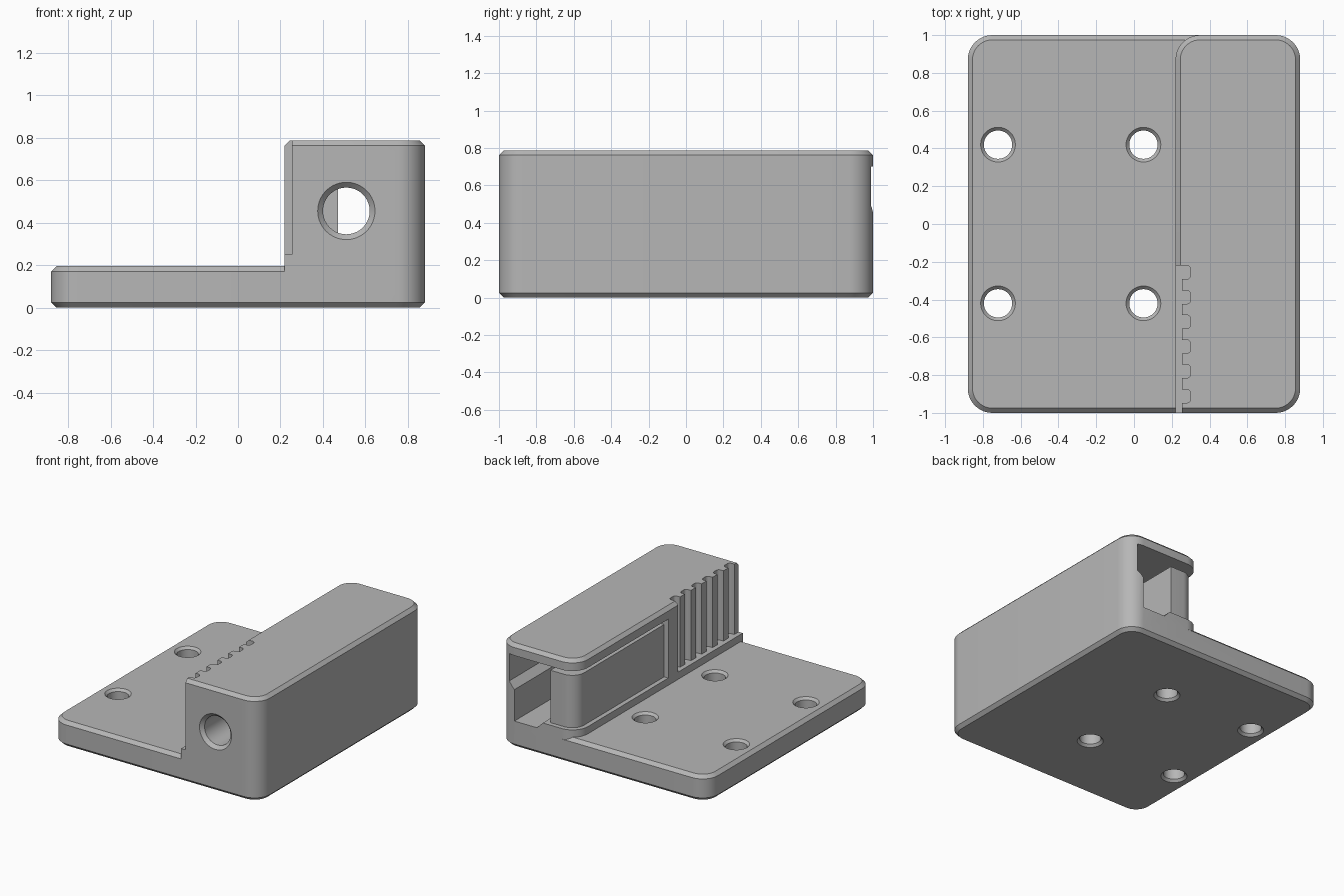
import bpy, bmesh, math
from mathutils import Matrix

if "Cube" in bpy.data.objects:
    bpy.data.objects.remove(bpy.data.objects["Cube"])

grey = bpy.data.materials.new("plain_grey")
grey.use_nodes = True
colour = (0.47, 0.47, 0.47, 1)
grey.diffuse_color = colour
grey.node_tree.nodes["Principled BSDF"].inputs["Base Color"].default_value = colour

CHAMFER = 0.025
HALF_W, TOP, PLATE_TOP, WALL_X = 0.88, 0.787, 0.195, 0.22


def loft(name, rings, matrix=None):
    """Closed solid through equal-length rings of 3D points."""
    bm = bmesh.new()
    loops = [[bm.verts.new(p) for p in ring] for ring in rings]
    n = len(loops[0])
    for a, b in zip(loops, loops[1:]):
        for i in range(n):
            j = (i + 1) % n
            bm.faces.new((a[i], a[j], b[j], b[i]))
    bm.faces.new(loops[0][::-1])
    bm.faces.new(loops[-1])
    if matrix:
        bm.transform(matrix)
    bmesh.ops.recalc_face_normals(bm, faces=bm.faces)
    mesh = bpy.data.meshes.new(name)
    bm.to_mesh(mesh)
    bm.free()
    mesh.materials.append(grey)
    obj = bpy.data.objects.new(name, mesh)
    bpy.context.collection.objects.link(obj)
    return obj


def rounded_ring(x0, x1, y0, y1, radii, z, inset=0):
    """Rectangle with a radius per corner: front left, front right, back right, back left."""
    x0, x1, y0, y1 = x0 + inset, x1 - inset, y0 + inset, y1 - inset
    corners = ((x0, y0, 1, 1), (x1, y0, -1, 1), (x1, y1, -1, -1), (x0, y1, 1, -1))
    pts = []
    for k, ((cx, cy, sx, sy), r) in enumerate(zip(corners, radii)):
        if r == 0:
            pts.append((cx, cy, z))
            continue
        r -= inset
        for i in range(11):
            a = math.pi * (1 + k / 2 + i / 20)
            pts.append((cx + sx * r + r * math.cos(a), cy + sy * r + r * math.sin(a), z))
    return pts


def chamfered_slab(name, bounds, radii, height):
    levels = ((0, CHAMFER), (CHAMFER, 0), (height - CHAMFER, 0), (height, CHAMFER))
    return loft(name, [rounded_ring(*bounds, radii, z, c) for z, c in levels])


def block(name, x0, x1, y0, y1, z0, z1, radii=(0, 0, 0, 0)):
    return loft(name, [rounded_ring(x0, x1, y0, y1, radii, z) for z in (z0, z1)])


def turned(name, profile, matrix):
    """Round solid from (radius, height) pairs."""
    angles = [math.tau * i / 40 for i in range(40)]
    return loft(name, [[(r * math.cos(a), r * math.sin(a), z) for a in angles]
                       for r, z in profile], matrix)


def combine(target, other, operation):
    mod = target.modifiers.new(operation.lower(), 'BOOLEAN')
    mod.operation, mod.solver, mod.object = operation, 'EXACT', other
    bpy.context.view_layer.objects.active = target
    bpy.ops.object.modifier_apply(modifier=mod.name)
    bpy.data.objects.remove(other)


# Tall housing with a square front inner corner, joined to the mounting plate
body = chamfered_slab("clamp_body", (WALL_X, HALF_W, -1, 1), (0, 0.13, 0.13, 0.13), TOP)
plate = chamfered_slab("mounting_plate", (-HALF_W, 0.5, -1, 1), (0.13, 0, 0, 0.13), PLATE_TOP)
combine(body, plate, 'UNION')

# Cavity open at the back and along the inner side
section = ((0.1, 0.25), (0.51, 0.25), (0.56, 0.2), (0.75, 0.2),
           (0.75, 0.44), (0.8, 0.49), (0.8, 0.7), (0.1, 0.7))
cavity = loft("cavity", [[(x, y, z) for x, z in section] for y in (-0.1, 1.1)])
combine(body, cavity, 'DIFFERENCE')

# Screw hole through the front wall
bore = turned("screw_hole", ((0.155, 0), (0.11, 0.045), (0.11, 0.97)),
              Matrix.Translation((0.51, -1.02, 0.455)) @ Matrix.Rotation(-math.pi / 2, 4, 'X'))
combine(body, bore, 'DIFFERENCE')

# Mounting holes, chamfered on both faces
for x in (-0.72, 0.05):
    for y in (-0.42, 0.42):
        hole = turned("mounting_hole",
                      ((0.111, -0.02), (0.075, 0.018), (0.075, 0.177), (0.111, 0.215)),
                      Matrix.Translation((x, y, 0)))
        combine(body, hole, 'DIFFERENCE')

# Toothed belt seat at the front of the inner side
combine(body, block("belt_seat", 0.1, 0.255, -1.1, -0.22, 0.25, 0.9), 'DIFFERENCE')
for i in range(6):
    y = -0.256 - i * 0.131
    groove = block("tooth_groove", 0.2, 0.3, y - 0.036, y + 0.036, 0.25, 0.9,
                   (0, 0.022, 0.022, 0))
    combine(body, groove, 'DIFFERENCE')

# Rounded core that the belt wraps around
core = block("belt_core", 0.255, 0.47, -0.2, 0.965, 0.15, 0.65, (0, 0, 0, 0.1))
combine(body, core, 'UNION')

bpy.ops.object.select_all(action='DESELECT')
body.select_set(True)
bpy.context.view_layer.objects.active = body
bpy.ops.object.shade_smooth_by_angle(angle=math.radians(25))
